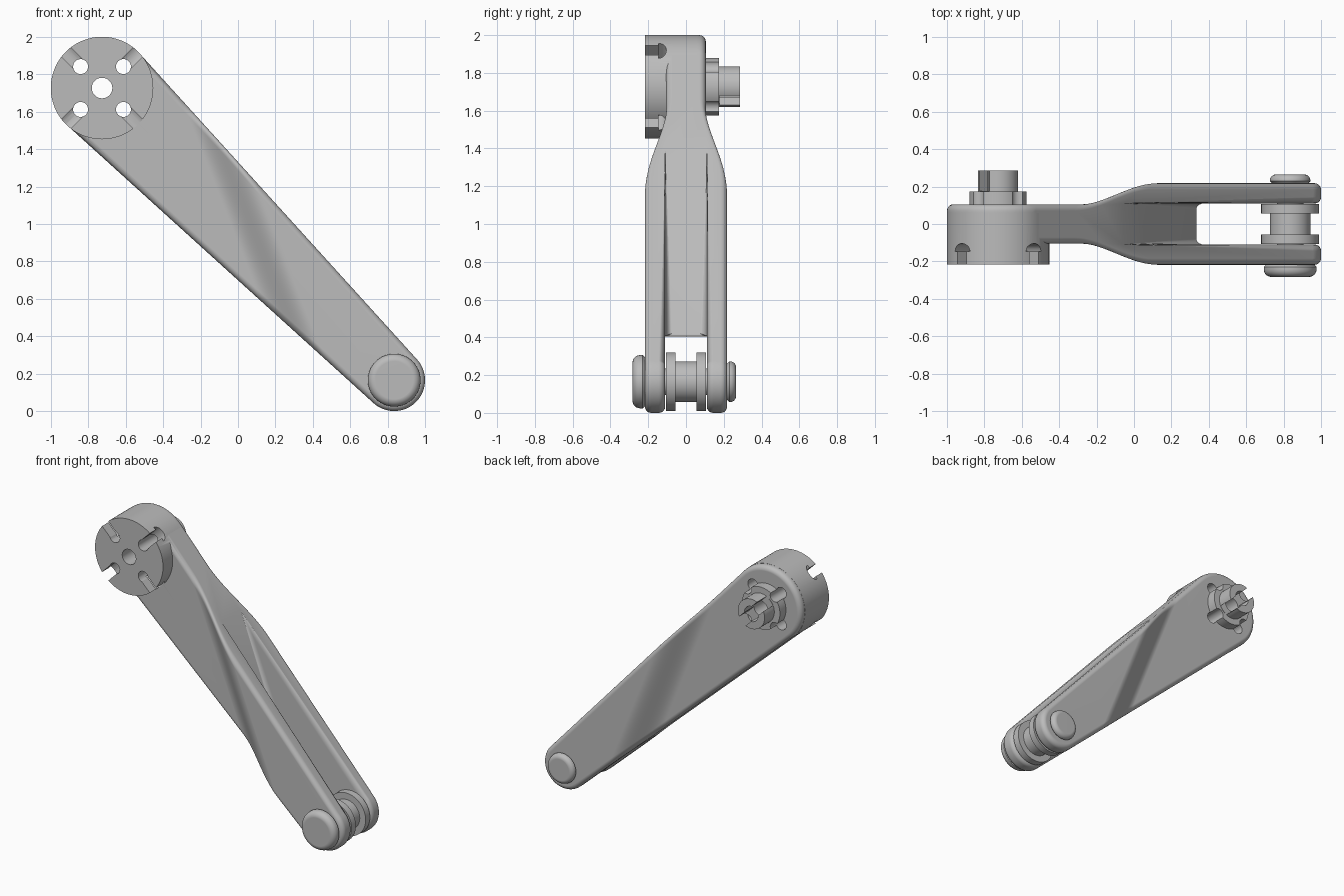
import bpy, bmesh, math
from mathutils import Vector

cube = bpy.data.objects.get("Cube")
if cube:
    bpy.data.objects.remove(cube, do_unlink=True)

grey = bpy.data.materials.new("matte_grey")
grey.use_nodes = True
colour = (0.5, 0.5, 0.5, 1)
grey.diffuse_color = colour
grey.node_tree.nodes["Principled BSDF"].inputs["Base Color"].default_value = colour

HUB, HUB_R = Vector((-0.727, 0, 1.727)), 0.273
PIN, PIN_R = Vector((0.835, 0, 0.165)), 0.165
Y = Vector((0, 1, 0))
AXIS = (PIN - HUB).normalized()


def make_object(name, bm):
    bmesh.ops.recalc_face_normals(bm, faces=bm.faces)
    mesh = bpy.data.meshes.new(name)
    bm.to_mesh(mesh)
    bm.free()
    mesh.materials.append(grey)
    obj = bpy.data.objects.new(name, mesh)
    bpy.context.scene.collection.objects.link(obj)
    return obj


def prism(name, points, sweep):
    """Closed polygon swept along a vector."""
    bm = bmesh.new()
    face = bm.faces.new([bm.verts.new(p) for p in points])
    ext = bmesh.ops.extrude_face_region(bm, geom=[face], use_keep_orig=True)
    moved = [v for v in ext["geom"] if isinstance(v, bmesh.types.BMVert)]
    bmesh.ops.translate(bm, verts=moved, vec=sweep)
    return make_object(name, bm)


def lathe(name, centre, profile, sides=64):
    """Solid of revolution about y from (radius, y) pairs, capped at both ends."""
    bm = bmesh.new()
    rings = []
    for r, y in profile:
        angles = [2 * math.pi * i / sides for i in range(sides)]
        rings.append([bm.verts.new((centre.x + r * math.cos(a), y, centre.z + r * math.sin(a)))
                      for a in angles])
    for a, b in zip(rings, rings[1:]):
        for i in range(sides):
            j = (i + 1) % sides
            bm.faces.new((a[i], a[j], b[j], b[i]))
    bm.faces.new(rings[0])
    bm.faces.new(rings[-1])
    return make_object(name, bm)


def smooth(obj):
    bpy.ops.object.select_all(action="DESELECT")
    obj.select_set(True)
    bpy.context.view_layer.objects.active = obj
    bpy.ops.object.shade_smooth_by_angle(angle=math.radians(35))
    mod = obj.modifiers.new("face_normals", "WEIGHTED_NORMAL")
    mod.keep_sharp = True


helpers = []


def combine(obj, other, operation):
    mod = obj.modifiers.new(operation.lower(), "BOOLEAN")
    mod.object, mod.operation, mod.solver = other, operation, "EXACT"
    other.hide_render = True
    helpers.append(other)


# Arm outline: two round ends joined by tangents
side = Vector((-AXIS.z, 0, AXIS.x))
lean = math.acos((HUB_R - PIN_R) / (PIN - HUB).length)
outline = []
for centre, radius, start, stop in ((PIN, PIN_R, -lean, lean),
                                    (HUB, HUB_R, lean, 2 * math.pi - lean)):
    steps = 40
    for i in range(steps + 1):
        a = start + (stop - start) * i / steps
        outline.append(centre + radius * (AXIS * math.cos(a) + side * math.sin(a)) - Y * 0.4)
arm = prism("arm", outline, Y * 0.8)

# Fork thickness profile, swept along the slanted shoulder line
across = Vector((0.93, 0, 0.369)).normalized()
along = Vector((-across.z, 0, across.x))
upper = [(-0.6, 0.105)]
for i in range(19):
    t = i / 18
    upper.append((0.326 + 0.214 * t, 0.105 + 0.113 * t * t * (3 - 2 * t)))
upper += [(1.4, 0.218), (1.4, 0.11), (0.462, 0.11)]
section = upper + [(c, -y) for c, y in reversed(upper)]
fork = prism("fork_section", [across * c + Y * y - along * 3 for c, y in section], along * 6)
combine(arm, fork, "INTERSECT")

# Rounded rims on the arm
bevel = arm.modifiers.new("rounded_rims", "BEVEL")
bevel.width, bevel.segments = 0.034, 5
bevel.limit_method, bevel.angle_limit = "ANGLE", math.radians(40)
bevel.use_clamp_overlap = False

# Front hub disc, rear flange and rear shaft
combine(arm, lathe("hub_disc", HUB, [(HUB_R + 0.001, -0.217), (HUB_R + 0.001, 0.06)], 96), "UNION")
combine(arm, lathe("rear_boss", HUB, [(0.153, 0.04), (0.153, 0.175), (0.108, 0.175),
                                      (0.108, 0.287)]), "UNION")

# Centre bore, four through holes and four radial keyhole slots
combine(arm, lathe("bore", HUB, [(0.055, -0.5), (0.055, 0.5)], 40), "DIFFERENCE")
for k in range(4):
    a = math.pi / 4 + k * math.pi / 2
    out = Vector((math.cos(a), 0, math.sin(a)))
    wide = Vector((-out.z, 0, out.x))
    centre = HUB + out * 0.162
    combine(arm, lathe("hole", centre, [(0.04, -0.51), (0.04, 0.51)], 32), "DIFFERENCE")
    slot = [(-0.035, -0.146), (-0.035, -0.3), (0.035, -0.3), (0.035, -0.146)]
    for i in range(11):
        b = math.pi * i / 10
        slot.append((0.056 * math.cos(b), -0.146 + 0.042 * math.sin(b)))
    combine(arm, prism("slot", [centre + wide * w + Y * y for w, y in slot], out * 0.3), "DIFFERENCE")

# Driver slot across the rear shaft
groove = [(-0.037, 0.177), (0.037, 0.177), (0.037, 0.4), (-0.037, 0.4)]
combine(arm, prism("groove", [HUB - AXIS * 0.2 + side * w + Y * y for w, y in groove],
                   AXIS * 0.4), "DIFFERENCE")

# Bake the arm and drop the helpers
bpy.context.view_layer.update()
graph = bpy.context.evaluated_depsgraph_get()
baked = bpy.data.meshes.new_from_object(arm.evaluated_get(graph))
arm.modifiers.clear()
arm.data = baked
baked.materials.clear()
baked.materials.append(grey)
for face in baked.polygons:
    face.material_index = 0
for helper in helpers:
    bpy.data.objects.remove(helper, do_unlink=True)
smooth(arm)


# Pin heads with rounded edges
def pin_head(name, radius, inner, outer, fillet):
    sign = 1 if outer > inner else -1
    profile = [(radius - 0.012, inner - sign * 0.02), (radius - 0.012, inner),
               (radius, inner + sign * 0.012)]
    for i in range(7):
        a = math.pi / 2 * i / 6
        profile.append((radius - fillet * (1 - math.cos(a)),
                        outer - sign * fillet * (1 - math.sin(a))))
    smooth(lathe(name, PIN, profile))


pin_head("front_pin_head", 0.141, -0.217, -0.283, 0.04)
pin_head("rear_pin_head", 0.108, 0.217, 0.265, 0.032)

# Spool between the fork prongs, on its axle
spool = [(0.155, 0.106), (0.155, 0.056), (0.108, 0.056)]
smooth(lathe("spool", PIN, spool + [(r, -y) for r, y in reversed(spool)]))
smooth(lathe("axle", PIN, [(0.07, -0.2), (0.07, 0.2)], 40))
